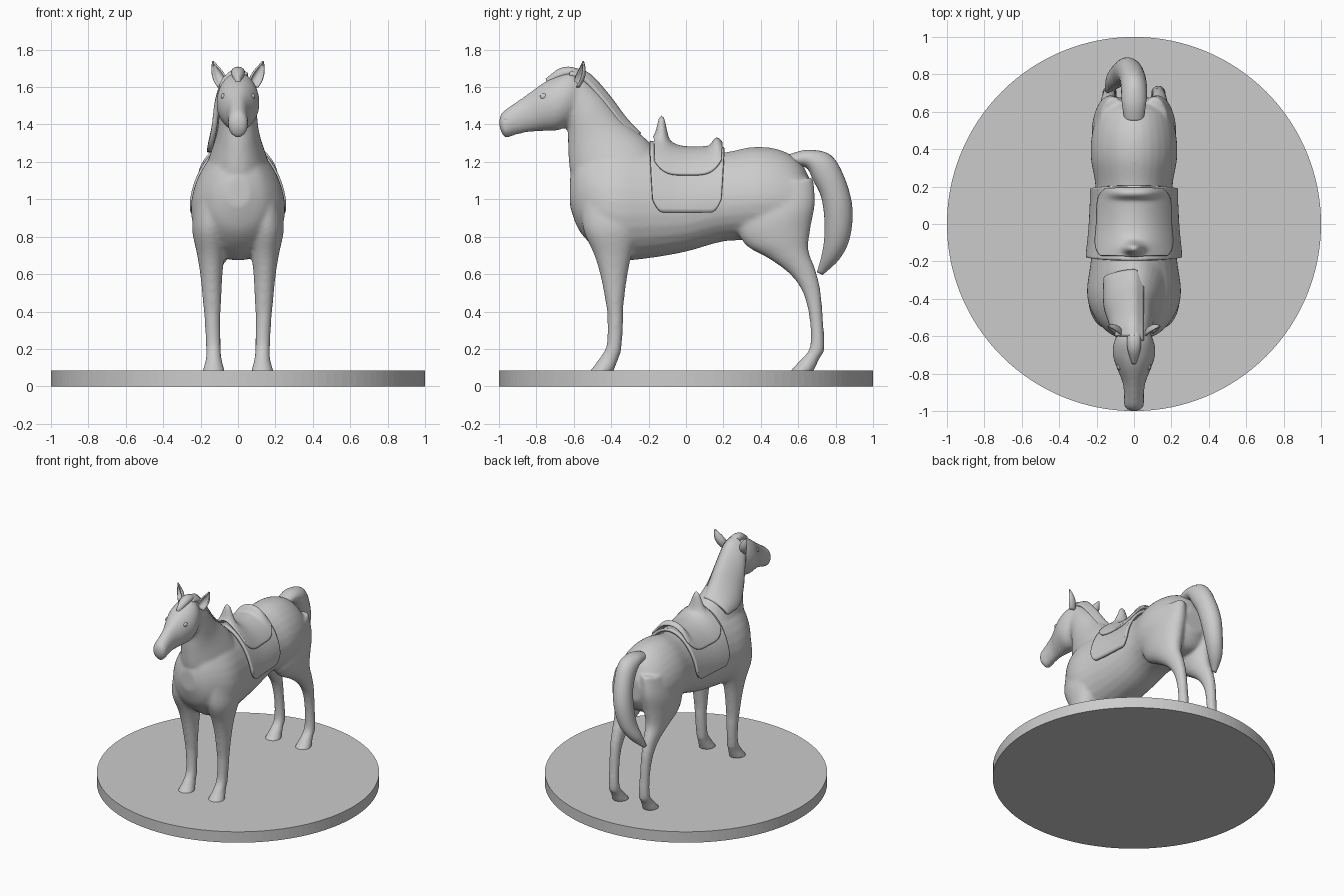
import bpy, bmesh
from math import sin, cos, pi, acos, exp
from mathutils import Vector

cube = bpy.data.objects.get("Cube")
if cube:
    bpy.data.objects.remove(cube)

grey = bpy.data.materials.new("stone_grey")
grey.use_nodes = True
GREY = (0.6, 0.6, 0.6, 1)
grey.diffuse_color = GREY
grey.node_tree.nodes["Principled BSDF"].inputs["Base Color"].default_value = GREY


def finish(name, bm):
    bmesh.ops.recalc_face_normals(bm, faces=bm.faces)
    for f in bm.faces:
        f.smooth = True
    mesh = bpy.data.meshes.new(name)
    bm.to_mesh(mesh)
    bm.free()
    mesh.materials.append(grey)
    obj = bpy.data.objects.new(name, mesh)
    bpy.context.collection.objects.link(obj)
    return obj


def spline(rows, t):
    """Smooth interpolation along a list of equal-length tuples."""
    i = min(int(t), len(rows) - 2)
    f = t - i
    at = lambda k: rows[max(0, min(len(rows) - 1, k))]
    return [0.5 * (2 * b + (c - a) * f + (2 * a - 5 * b + 4 * c - d) * f * f
                   + (3 * b - a - 3 * c + d) * f ** 3)
            for a, b, c, d in zip(at(i - 1), at(i), at(i + 1), at(i + 2))]


def section(ring, a, pear=0.0):
    """Point on an oval; ring = low y, low z, high y, high z, half width, x."""
    y0, z0, y1, z1, w, x = ring
    k = (1 + cos(a)) / 2
    return Vector((x + w * sin(a) * (1 - pear * cos(a)), y0 + (y1 - y0) * k, z0 + (z1 - z0) * k))


def loft(bm, rows, pear=0.0, side=1, n=28, steps=5):
    rings = []
    for s in range((len(rows) - 1) * steps + 1):
        r = spline(rows, s / steps)
        pts = [section(r, 2 * pi * i / n, pear) for i in range(n)]
        rings.append([bm.verts.new((p.x * side, p.y, p.z)) for p in pts])
    for a, b in zip(rings, rings[1:]):
        for i in range(n):
            j = (i + 1) % n
            bm.faces.new((a[i], a[j], b[j], b[i]))
    bm.faces.new(rings[0])
    bm.faces.new(rings[-1])


def sheet(name, func, nu, nv, thick):
    """Thin grid surface from func(u, v) with u in -1..1 and v in 0..1."""
    bm = bmesh.new()
    g = [[bm.verts.new(func(2 * i / nu - 1, j / nv)) for i in range(nu + 1)] for j in range(nv + 1)]
    for j in range(nv):
        for i in range(nu):
            bm.faces.new((g[j][i], g[j][i + 1], g[j + 1][i + 1], g[j + 1][i]))
    obj = finish(name, bm)
    mod = obj.modifiers.new("thickness", "SOLIDIFY")
    mod.thickness = thick
    mod.offset = 0
    return obj


# Base disc
bm = bmesh.new()
bmesh.ops.create_cone(bm, cap_ends=True, segments=128, radius1=1, radius2=1, depth=0.085)
bmesh.ops.translate(bm, vec=(0, 0, 0.0425), verts=bm.verts)
base = finish("base", bm)
for p in base.data.polygons:
    p.use_smooth = False

# Torso: y, belly z, back z, half width
TORSO = [(y, lo, y, hi, w, 0) for y, lo, hi, w in (
    (-.62, .96, 1.12, .06), (-.57, .83, 1.24, .15), (-.47, .73, 1.28, .225),
    (-.36, .675, 1.3, .25), (-.2, .685, 1.285, .23), (0, .72, 1.24, .21),
    (.2, .775, 1.25, .205), (.36, .78, 1.28, .23), (.5, .78, 1.265, .22),
    (.61, .8, 1.2, .18), (.675, .9, 1.08, .08))]
# Remaining body: front y, z, rear y, z, half width, x
NECK = [(-.55, .95, -.12, 1.2, .2, 0), (-.615, 1.12, -.2, 1.31, .155, 0),
        (-.63, 1.27, -.33, 1.42, .115, 0), (-.635, 1.38, -.44, 1.55, .1, 0),
        (-.67, 1.46, -.54, 1.65, .085, 0)]
HEAD = [(-.998, 1.385, -.998, 1.435, .025, 0), (-.968, 1.33, -.98, 1.468, .053, 0),
        (-.91, 1.345, -.92, 1.512, .053, 0), (-.84, 1.36, -.85, 1.56, .062, 0),
        (-.76, 1.365, -.77, 1.618, .094, 0), (-.68, 1.37, -.7, 1.655, .115, 0),
        (-.6, 1.42, -.62, 1.68, .1, 0), (-.53, 1.52, -.55, 1.65, .05, 0)]
FORELEG = [(-.56, .98, -.22, .98, .09, .14), (-.55, .84, -.24, .84, .095, .15),
           (-.49, .7, -.29, .7, .073, .145), (-.455, .58, -.315, .58, .058, .142),
           (-.425, .42, -.335, .42, .047, .138), (-.42, .36, -.335, .36, .042, .137),
           (-.425, .22, -.345, .2, .04, .132), (-.47, .14, -.36, .15, .043, .13),
           (-.52, .075, -.39, .075, .062, .13)]
HINDLEG = [(.28, 1.05, .68, 1.12, .08, .11), (.27, .86, .69, .98, .1, .125),
           (.32, .755, .665, .84, .09, .13), (.44, .685, .655, .73, .068, .135),
           (.555, .6, .69, .63, .05, .135), (.625, .5, .718, .52, .04, .135),
           (.66, .36, .733, .36, .036, .132), (.662, .21, .74, .2, .04, .13),
           (.61, .14, .715, .15, .043, .13), (.55, .075, .68, .075, .06, .13)]

bm = bmesh.new()
loft(bm, TORSO, pear=0.14)
loft(bm, NECK)
loft(bm, HEAD)
for side in (1, -1):
    loft(bm, FORELEG, side=side)
    loft(bm, HINDLEG, side=side)
body = finish("body", bm)
fuse = body.modifiers.new("fuse", "REMESH")
fuse.mode = "VOXEL"
fuse.voxel_size = 0.011
fuse.use_smooth_shade = True
soft = body.modifiers.new("soften", "SMOOTH")
soft.factor = 0.5
soft.iterations = 10

# Tail, swept toward the right at its tip
bm = bmesh.new()
loft(bm, [(.55, 1.17, .55, 1.24, .05, 0), (.64, 1.17, .655, 1.265, .065, 0),
          (.68, 1.1, .775, 1.235, .07, 0), (.72, 1.02, .85, 1.11, .07, -.01),
          (.738, .92, .89, .95, .07, -.03), (.74, .8, .875, .79, .062, -.06),
          (.725, .7, .82, .68, .05, -.1), (.7, .61, .73, .595, .015, -.14)])
finish("tail", bm)

# Forelock between the ears
bm = bmesh.new()
loft(bm, [(-.56, 1.62, -.54, 1.66, .03, 0), (-.61, 1.65, -.6, 1.705, .036, 0),
          (-.67, 1.64, -.675, 1.7, .034, 0), (-.74, 1.6, -.75, 1.645, .012, 0)])
finish("forelock", bm)

# Mane: crest y, z, hanging edge x, y, z
MANE = [(-.6, 1.69, -.085, -.6, 1.6), (-.52, 1.66, -.112, -.55, 1.5), (-.42, 1.55, -.128, -.51, 1.37),
        (-.33, 1.43, -.15, -.43, 1.27), (-.25, 1.345, -.15, -.29, 1.25)]


def mane_point(u, v):
    cy, cz, x, y, z = spline(MANE, v * (len(MANE) - 1))
    crest = Vector((0, cy, cz))
    if u < -0.5:
        return crest + Vector((.045, -.025, -.025)) * (-2 * u - 1)
    k = (u + 0.5) / 1.5
    p = crest.lerp(Vector((x, y, z)), k)
    p.x = x * sin(k * pi / 2) ** 0.7
    return p


sheet("mane", mane_point, 16, 20, 0.028)

# Ears, eyes and nostrils
for side, label in ((1, "left"), (-1, "right")):
    def ear_point(u, v):
        c = Vector((.085, -.6, 1.6)).lerp(Vector((.135, -.55, 1.737)), v)
        w = 0.036 * sin(pi * (0.25 + 0.75 * v))
        p = c + Vector((.9, .45, 0)) * w * sin(1.4 * u) - Vector((.45, -.9, 0)) * w * cos(1.4 * u)
        return p.x * side, p.y, p.z

    sheet(label + "_ear", ear_point, 10, 10, 0.01)
    for part, spot, size in (("eye", (.079, -.76, 1.55), (.012, .02, .016)),
                             ("nostril", (.043, -.96, 1.43), (.008, .014, .011))):
        bpy.ops.mesh.primitive_uv_sphere_add(segments=20, ring_count=12, radius=1,
                                             location=(spot[0] * side, spot[1], spot[2]))
        ball = bpy.context.object
        ball.name = label + "_" + part
        ball.scale = size
        ball.data.materials.append(grey)
        bpy.ops.object.shade_smooth()


def torso_ring(y):
    lo, hi = 0, len(TORSO) - 1
    for _ in range(30):
        mid = (lo + hi) / 2
        lo, hi = (mid, hi) if spline(TORSO, mid)[0] < y else (lo, mid)
    return spline(TORSO, lo)


def drape(u, y, bottom, gap):
    """Point on the torso surface pushed out by gap, reaching down to bottom."""
    r = torso_ring(y)
    mid, half = (r[1] + r[3]) / 2, (r[3] - r[1]) / 2
    r[1], r[3], r[4] = r[1] - gap, r[3] + gap, r[4] + gap
    return section(r, u * acos((bottom - mid) / (half + gap)), 0.14)


# Saddle blanket with rounded lower corners
def blanket_point(u, v):
    s = 2 * v - 1
    y = 0.005 + 0.2 * s * (1 - 0.08 * u * u)
    corner = 0.07 * max(0, abs(s) - 0.7) ** 2 / 0.09
    return drape(u, y, 0.93 + corner, 0.02)


sheet("saddle_blanket", blanket_point, 48, 32, 0.02)


# Saddle seat with raised pommel and cantle
def seat_point(u, v):
    y = -0.17 + 0.36 * v
    edge = 1.13 + 0.08 * (2 * v - 1) ** 4
    p = drape(u, y, edge, 0.036)
    p.z += 0.11 * exp(-((y + .13) / .022) ** 2 - (p.x / .04) ** 2)
    p.z += 0.025 * exp(-((y + .13) / .05) ** 2 - (p.x / .09) ** 2)
    p.z += 0.04 * exp(-((y - .165) / .025) ** 2 - (p.x / .12) ** 4)
    return p


sheet("saddle_seat", seat_point, 48, 56, 0.016)
